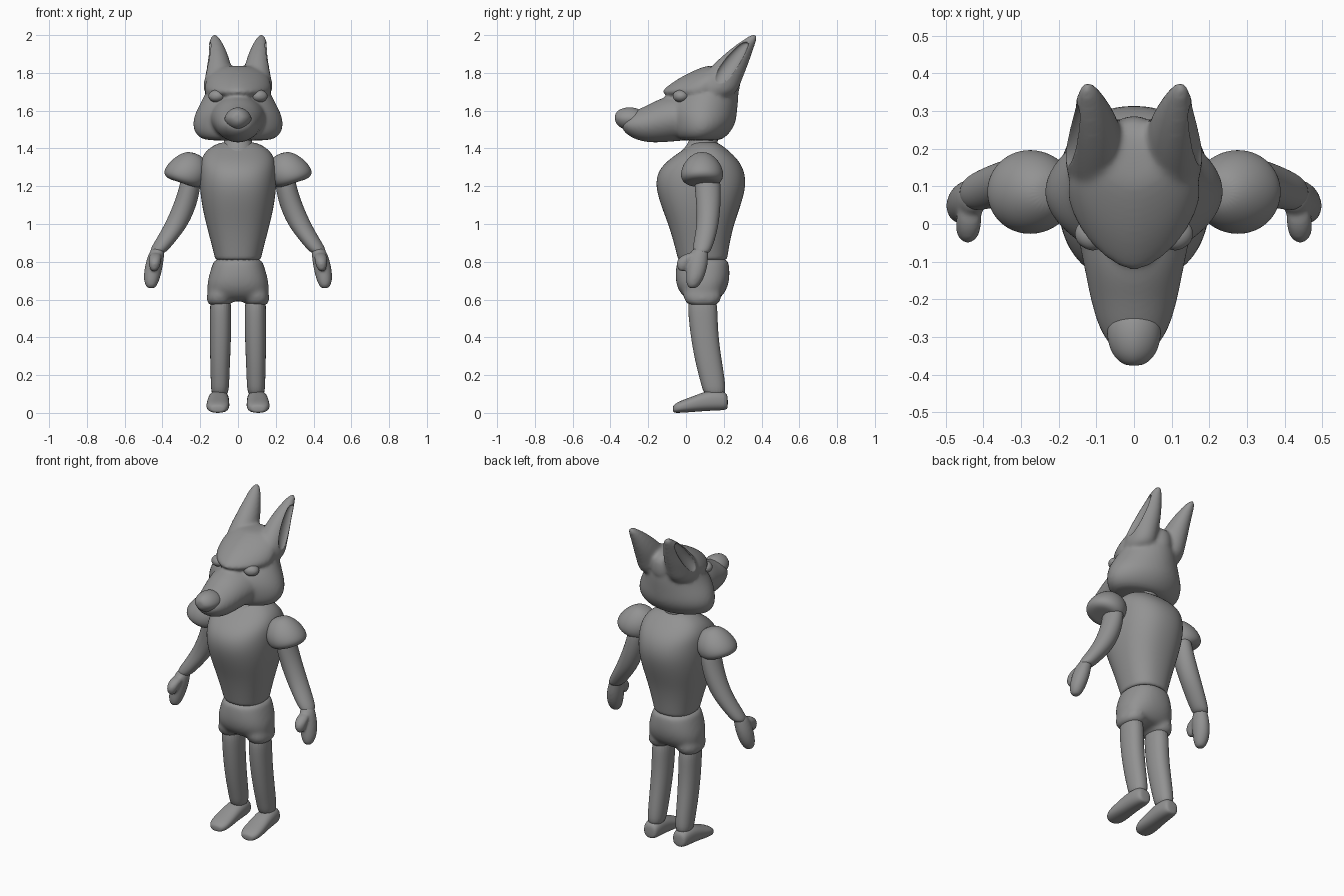
import bpy, bmesh, math
from mathutils import Matrix

SIDES = 24
GREY = bpy.data.materials.new("dark_grey")
GREY.diffuse_color = (.29, .29, .29, 1)


def loft(bm, rows, axis='z', power=2.0, side=1):
    """Skin superellipse rings; row = (height, x centre, x radius, low, high)."""
    rings = []
    for t, cx, rx, lo, hi in rows:
        ring = []
        for i in range(SIDES):
            a = 2 * math.pi * i / SIDES
            c, s = math.cos(a), math.sin(a)
            x = cx + rx * math.copysign(abs(c) ** (2 / power), c)
            b = (lo + hi) / 2 + (hi - lo) / 2 * math.copysign(abs(s) ** (2 / power), s)
            ring.append(bm.verts.new((x * side, b, t) if axis == 'z' else (x * side, t, b)))
        rings.append(ring)
    for r0, r1 in zip(rings, rings[1:]):
        for i in range(SIDES):
            j = (i + 1) % SIDES
            bm.faces.new((r0[i], r0[j], r1[j], r1[i]))
    bm.faces.new(rings[0])
    bm.faces.new(rings[-1])


def part(name, lofts, pair=False, voxel=0, matrix=None, cutter=None, soften=6):
    """lofts: list of (rows, axis, power, mirrored)."""
    bm = bmesh.new()
    for rows, axis, power, both in lofts:
        for side in ((1, -1) if both else (1,)):
            loft(bm, rows, axis, power, side)
    bmesh.ops.recalc_face_normals(bm, faces=bm.faces)
    if matrix:
        bm.transform(matrix)
    for f in bm.faces:
        f.smooth = True
    mesh = bpy.data.meshes.new(name)
    bm.to_mesh(mesh)
    bm.free()
    mesh.materials.append(GREY)
    ob = bpy.data.objects.new(name, mesh)
    bpy.context.collection.objects.link(ob)
    if pair:
        ob.modifiers.new("mirror", 'MIRROR').use_mirror_merge = False
    sub = ob.modifiers.new("subdivide", 'SUBSURF')
    sub.levels = sub.render_levels = 2
    if voxel:
        rm = ob.modifiers.new("fuse", 'REMESH')
        rm.mode, rm.voxel_size, rm.use_smooth_shade = 'VOXEL', voxel, True
        if cutter:
            cut = ob.modifiers.new("carve", 'BOOLEAN')
            cut.operation, cut.object = 'DIFFERENCE', cutter
        sm = ob.modifiers.new("soften", 'SMOOTH')
        sm.factor, sm.iterations = 0.5, soften
    return ob


# Torso and neck
part("torso", [([(.805, 0, .12, -.04, .215), (.82, 0, .123, -.045, .22), (.9, 0, .143, -.065, .232),
                 (1.0, 0, .17, -.095, .255), (1.1, 0, .193, -.135, .292), (1.2, 0, .205, -.164, .32),
                 (1.28, 0, .205, -.152, .312), (1.34, 0, .2, -.095, .278), (1.39, 0, .17, -.02, .225),
                 (1.425, 0, .115, .03, .18), (1.435, 0, .07, .05, .15)], 'z', 2.3, False)])
part("neck", [([(1.28, 0, .13, -.11, .17), (1.34, 0, .105, -.075, .165), (1.4, 0, .085, -.01, .165),
                (1.44, 0, .072, .02, .17), (1.5, 0, .07, .02, .17)], 'z', 2, False)])

# Shorts: waist block fused with two thigh cuffs
part("shorts", [
    ([(.82, 0, .123, -.042, .22), (.80, 0, .132, -.05, .228), (.72, 0, .158, -.06, .235),
      (.66, 0, .168, -.048, .22), (.62, 0, .155, -.02, .195), (.59, 0, .1, .02, .16)], 'z', 2.3, False),
    ([(.70, .09, .03, .04, .13), (.66, .092, .06, -.01, .175), (.62, .097, .071, -.02, .195),
      (.59, .098, .068, -.005, .18), (.565, .097, .06, .01, .168)], 'z', 2.2, True)], voxel=.011, soften=14)

# Legs and feet
part("leg", [([(.64, .092, .057, .005, .165), (.5, .092, .057, .013, .167), (.38, .093, .056, .028, .174),
               (.25, .095, .052, .053, .194), (.16, .095, .049, .078, .208), (.08, .097, .045, .098, .212)],
              'z', 2.2, False)], pair=True)
part("foot", [([(.222, .1, .03, .025, .085), (.21, .1, .048, .014, .114), (.15, .102, .055, .012, .122),
                (.09, .104, .057, .009, .11), (.03, .106, .061, .004, .085), (-.03, .107, .061, 0, .064),
                (-.06, .107, .045, 0, .047), (-.07, .107, .025, .006, .035)], 'y', 2.4, False)], pair=True)

# Puffed shoulder caps, tilted towards the neck
part("shoulder_cap", [([(-.03, 0, .05, -.05, .05), (-.03, 0, .085, -.085, .085), (-.008, 0, .113, -.112, .112),
                        (.035, -.008, .115, -.114, .114), (.08, -.015, .1, -.098, .098),
                        (.12, -.018, .07, -.066, .066), (.142, -.015, .03, -.03, .03)], 'z', 2, False)], pair=True,
     matrix=Matrix.Translation((.287, .085, 1.245)) @ Matrix.Rotation(math.radians(-18), 4, 'Y'))

# Arms and mitten hands
part("arm", [([(1.28, .245, .05, .045, .175), (1.2, .253, .056, .045, .185), (1.1, .28, .062, .055, .184),
               (1.0, .324, .063, .057, .174), (.93, .37, .057, .045, .157), (.87, .413, .051, .035, .137),
               (.84, .43, .036, .04, .12)], 'z', 2, False)], pair=True)
part("hands", [
    ([(.88, .42, .03, .05, .12), (.85, .43, .041, .02, .118), (.79, .443, .048, .005, .117),
      (.73, .454, .046, .0, .102), (.69, .459, .038, .0, .082), (.657, .46, .022, .012, .057)], 'z', 2, True),
    ([(.85, .435, .025, .01, .08), (.825, .438, .035, -.035, .06), (.795, .441, .033, -.055, .03),
      (.765, .443, .025, -.045, .01), (.75, .444, .014, -.035, -.005)], 'z', 2, True)], voxel=.007)

# Hidden cutter for the shallow ear hollows
hollow = part("ear_hollow_cutter", [
    ([(1.74, .19, .012, .15, .2), (1.79, .184, .034, .145, .25), (1.86, .169, .033, .19, .295),
      (1.92, .154, .024, .245, .32), (1.965, .144, .01, .3, .34)], 'z', 2, True)])
hollow.hide_render = True
hollow.hide_viewport = True

# Head: jaw with cheeks, wedge-shaped crown and brow, muzzle, two swept-back ears
part("head", [
    ([(1.44, 0, .16, -.03, .17), (1.455, 0, .205, -.06, .205), (1.49, 0, .236, -.08, .24),
      (1.54, 0, .243, -.09, .267), (1.6, 0, .224, -.1, .272), (1.67, 0, .183, -.08, .28),
      (1.73, 0, .16, .0, .28), (1.77, 0, .12, .06, .26)], 'z', 1.85, False),
    ([(1.67, 0, .15, -.09, .24), (1.695, 0, .175, -.135, .28), (1.72, 0, .18, -.115, .29),
      (1.77, 0, .17, -.045, .29), (1.81, 0, .14, .035, .28), (1.832, 0, .1, .09, .24),
      (1.838, 0, .05, .12, .2)], 'z', 1.6, False),
    ([(.1, 0, .17, 1.45, 1.68), (-.05, 0, .148, 1.437, 1.69), (-.14, 0, .128, 1.43, 1.665),
      (-.2, 0, .117, 1.43, 1.63), (-.27, 0, .097, 1.446, 1.602), (-.32, 0, .07, 1.478, 1.572),
      (-.34, 0, .035, 1.505, 1.55)], 'y', 1.9, False),
    ([(1.66, .1, .085, .04, .26), (1.76, .102, .08, .065, .295), (1.82, .103, .073, .12, .32),
      (1.88, .106, .059, .18, .342), (1.94, .114, .043, .252, .362), (1.985, .122, .026, .318, .378),
      (2.003, .125, .012, .345, .376)], 'z', 2, True)], voxel=.01, cutter=hollow, soften=8)

# Nose and eyes
part("nose", [([(-.235, 0, .045, 1.525, 1.595), (-.25, 0, .07, 1.503, 1.612), (-.3, 0, .074, 1.494, 1.621),
                (-.345, 0, .06, 1.506, 1.612), (-.37, 0, .035, 1.53, 1.592), (-.376, 0, .015, 1.55, 1.575)],
               'y', 1.8, False)])
part("eye", [([(.04, 0, .02, -.013, .013), (.03, 0, .04, -.028, .028), (0, 0, .048, -.036, .036),
               (-.025, 0, .035, -.026, .026), (-.036, 0, .014, -.01, .01)], 'y', 2, False)], pair=True,
     matrix=Matrix.Translation((.115, -.032, 1.677)) @ Matrix.Rotation(math.radians(28), 4, 'Z'))
